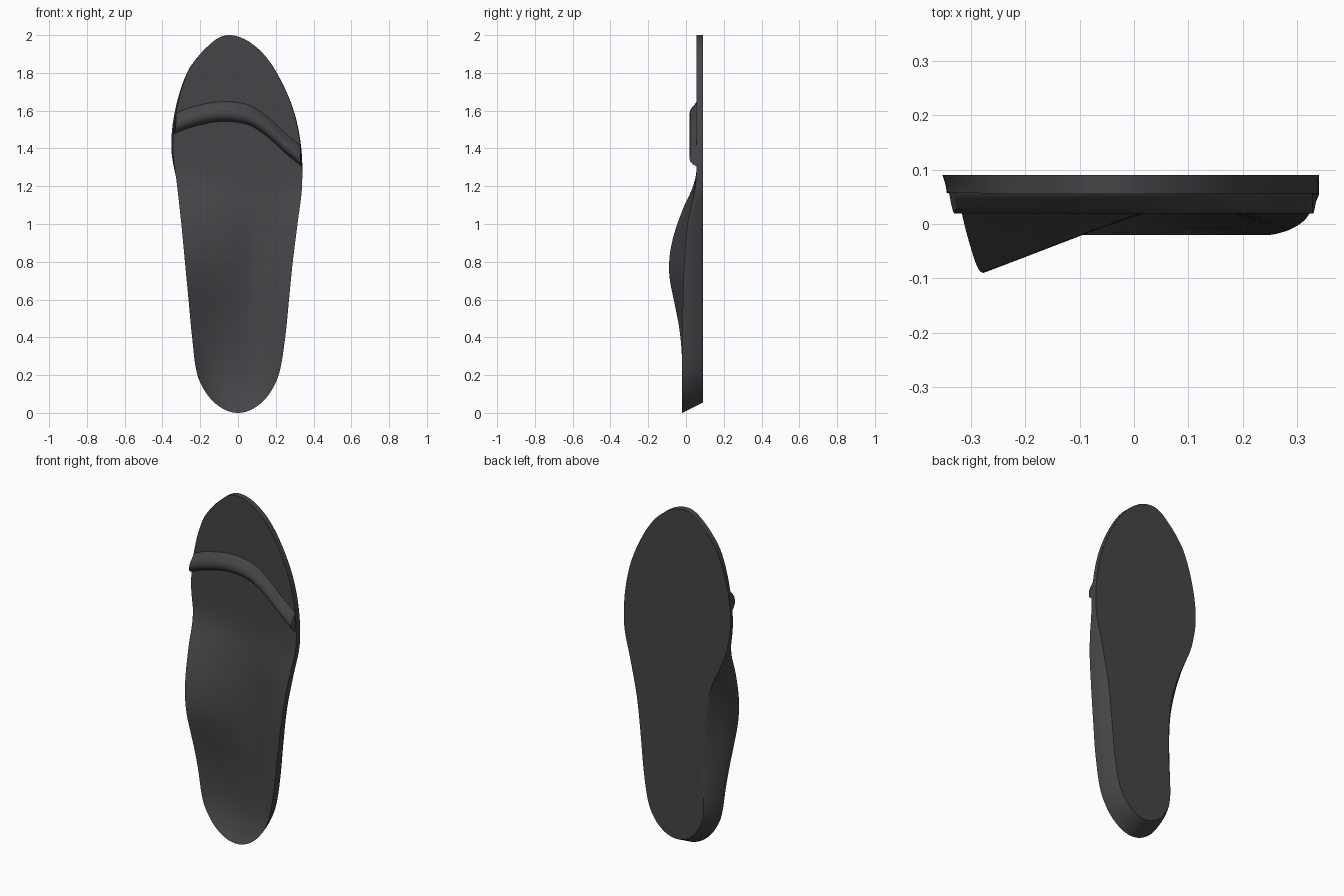
import bpy, bmesh, math

if "Cube" in bpy.data.objects:
    bpy.data.objects.remove(bpy.data.objects["Cube"])


def curve(keys):
    """Smooth interpolation through (t, value) keys."""
    n = len(keys)

    def slope(i):
        a, b = keys[max(i - 1, 0)], keys[min(i + 1, n - 1)]
        return (b[1] - a[1]) / (b[0] - a[0])

    def f(t):
        t = min(max(t, keys[0][0]), keys[-1][0])
        i = 0
        while i < n - 2 and t > keys[i + 1][0]:
            i += 1
        (t0, v0), (t1, v1) = keys[i], keys[i + 1]
        h = t1 - t0
        s = (t - t0) / h
        return ((2*s**3 - 3*s*s + 1) * v0 + (s**3 - 2*s*s + s) * h * slope(i)
                + (3*s*s - 2*s**3) * v1 + (s**3 - s*s) * h * slope(i + 1))
    return f


def angle(z):
    return math.acos(max(-1, min(1, 1 - z)))


def edge(keys):
    return curve([(angle(z), x) for z, x in keys])


# outline of the sole (angle parameter gives rounded ends)
left = edge([(0, 0), (.05, -.12), (.1, -.165), (.2, -.215), (.4, -.243), (.6, -.262),
             (.8, -.281), (1, -.3), (1.2, -.322), (1.4, -.345), (1.6, -.326),
             (1.8, -.268), (1.9, -.2), (1.95, -.15), (2, -.05)])
right = edge([(0, 0), (.05, .12), (.1, .165), (.2, .215), (.4, .25), (.6, .27),
              (.8, .29), (1, .315), (1.2, .339), (1.4, .333), (1.6, .293),
              (1.8, .205), (1.9, .135), (1.95, .08), (2, -.05)])
# depth of inner rim, outer rim and floor along the length
rim_in = curve([(0, -.02), (.3, -.022), (.45, -.036), (.6, -.065), (.7, -.085), (.78, -.09),
                (.87, -.081), (.97, -.056), (1.1, -.008), (1.18, .03), (1.28, .055), (2, .055)])
rim_out = curve([(0, -.02), (.4, -.02), (.6, -.016), (.8, -.009), (1, .008), (1.1, .028),
                 (1.18, .047), (1.28, .055), (2, .055)])
floor = curve([(0, -.02), (.06, .01), (.15, .036), (.3, .045), (.7, .035), (1, .038),
               (1.25, .055), (2, .055)])
arch = curve([(0, 0), (.25, 0), (.65, 1), (1.2, 1), (2, 1)])
# how far the underside shrinks inward at each side
shrink_in = curve([(0, .8), (.25, .78), (.55, .65), (.8, .64), (1, .76), (1.25, 1), (2, 1)])
shrink_out = curve([(0, .82), (.3, .84), (.8, .87), (1.05, .94), (1.25, 1), (2, 1)])


def front_depth(u, z):
    a, c = arch(z), floor(z)
    s = max(0, min(1, (.25 - u) / 1.25))
    w_in = a * s**1.2 + (1 - a) * max(-u, 0)**2.5
    w_out = max(u, 0)**2.8
    return c + (rim_in(z) - c) * w_in + (rim_out(z) - c) * w_out


def make_object(name, rings, cap, mat, smooth):
    bm = bmesh.new()
    loops = [[bm.verts.new(p) for p in r] for r in rings]
    n = len(loops[0])
    for a, b in zip(loops, loops[1:]):
        for i in range(n):
            j = (i + 1) % n
            bm.faces.new((a[i], a[j], b[j], b[i]))
    if cap:
        bm.faces.new(loops[0])
        bm.faces.new(loops[-1])
    bmesh.ops.remove_doubles(bm, verts=bm.verts, dist=1e-5)
    bmesh.ops.recalc_face_normals(bm, faces=bm.faces)
    me = bpy.data.meshes.new(name)
    bm.to_mesh(me)
    bm.free()
    me.materials.append(mat)
    ob = bpy.data.objects.new(name, me)
    bpy.context.collection.objects.link(ob)
    bpy.ops.object.select_all(action='DESELECT')
    ob.select_set(True)
    bpy.context.view_layer.objects.active = ob
    bpy.ops.object.shade_smooth_by_angle(angle=math.radians(smooth))
    return ob


rubber = bpy.data.materials.new("dark_foam")
rubber.diffuse_color = (.06, .06, .066, 1)
rubber.use_nodes = True
rubber.node_tree.nodes["Principled BSDF"].inputs["Base Color"].default_value = rubber.diffuse_color

# insole body: one closed cross-section per row
ROWS, COLS, BACK = 90, 40, .09
us = [-1 + 2 * i / COLS for i in range(COLS + 1)]
steps = [.15, .3, .45, .6, .75, .9, 1]
rings = []
for r in range(ROWS + 1):
    t = math.pi * r / ROWS
    z = 1 - math.cos(t)
    x0, x1 = left(t), right(t)
    mid, half = (x0 + x1) / 2, (x1 - x0) / 2
    lift = .055 * max(0, 1 - z / .4)**2
    ki, ko = shrink_in(z), shrink_out(z)

    def wall(u, s):
        k = 1 - (1 - (ko if u > 0 else ki)) * s**1.6
        y = front_depth(u, z)
        return (mid + half * u * k, y + (BACK - y) * s, z + lift * s)

    ring = [(mid + half * u, front_depth(u, z), z) for u in us]
    ring += [wall(1, s) for s in steps]
    ring += [(mid + half * u * (ko if u > 0 else ki), BACK, z + lift) for u in us[-2:0:-1]]
    ring += [wall(-1, s) for s in reversed(steps)]
    rings.append(ring)
make_object("insole_body", rings, False, rubber, 50)

# raised toe ridge across the forefoot, trimmed to the outline
path = curve([(-.34, 1.52), (-.25, 1.555), (-.1, 1.585), (.05, 1.57), (.15, 1.51),
              (.25, 1.42), (.335, 1.35)])
profile = [(-.045, .07), (-.043, .054), (-.034, .036), (-.02, .023), (-.004, .019),
           (.014, .021), (.032, .032), (.048, .047), (.062, .056), (.064, .07)]
rings = []
for i in range(61):
    x = -.345 + .685 * i / 60
    ring = []
    for dz, y in profile:
        z = path(x) + dz
        inset = (.07 - y) * .15
        t = angle(z)
        ring.append((max(left(t) + inset, min(right(t) - inset, x)), y, z))
    rings.append(ring)
make_object("toe_ridge", rings, True, rubber, 50)
